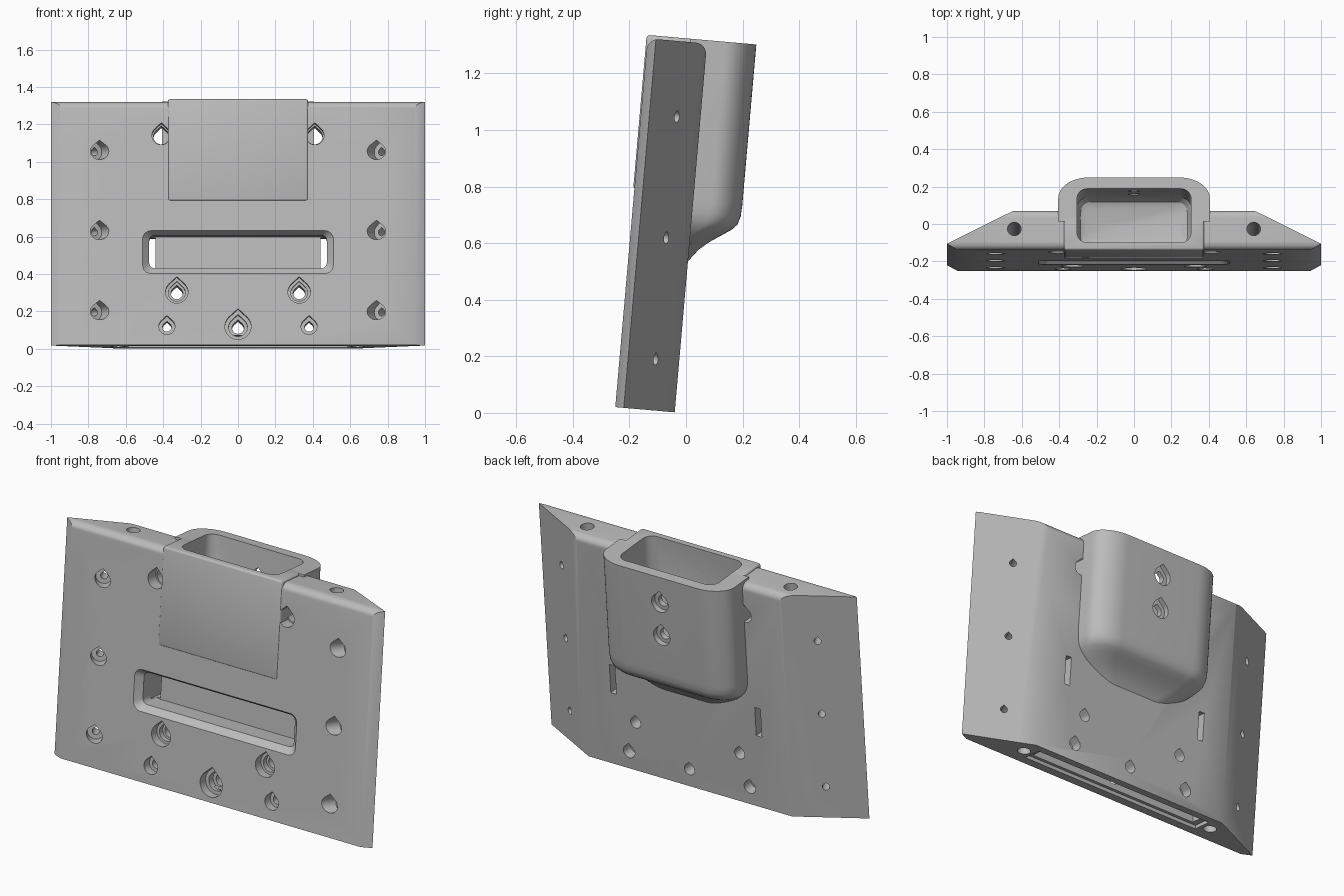
import bpy, bmesh
from math import sin, cos, pi, radians
from mathutils import Matrix

cube = bpy.data.objects.get("Cube")
if cube:
    bpy.data.objects.remove(cube, do_unlink=True)

grey = bpy.data.materials.new("plain grey")
grey.use_nodes = True
COLOR = (0.5, 0.5, 0.5, 1)
grey.diffuse_color = COLOR
grey.node_tree.nodes["Principled BSDF"].inputs["Base Color"].default_value = COLOR


def loft(name, rings):
    """Skin a stack of equal rings and cap both ends."""
    bm = bmesh.new()
    rows = [[bm.verts.new(p) for p in ring] for ring in rings]
    n = len(rows[0])
    for a, b in zip(rows, rows[1:]):
        for i in range(n):
            j = (i + 1) % n
            bm.faces.new((a[i], a[j], b[j], b[i]))
    bm.faces.new(rows[0])
    bm.faces.new(rows[-1])
    bmesh.ops.recalc_face_normals(bm, faces=bm.faces)
    mesh = bpy.data.meshes.new(name)
    bm.to_mesh(mesh)
    bm.free()
    mesh.materials.append(grey)
    ob = bpy.data.objects.new(name, mesh)
    bpy.context.collection.objects.link(ob)
    return ob


def place(axis, u, v, w):
    return {"X": (w, u, v), "Y": (u, w, v), "Z": (u, v, w)}[axis]


def prism(name, pts, axis, a, b, end_pts=None):
    return loft(name, [[place(axis, u, v, a) for u, v in pts],
                       [place(axis, u, v, b) for u, v in (end_pts or pts)]])


def rounded(x0, x1, y0, y1, r, steps=6):
    pts = []
    corners = ((x1 - r, y1 - r), (x0 + r, y1 - r), (x0 + r, y0 + r), (x1 - r, y0 + r))
    for q, (cx, cy) in enumerate(corners):
        for i in range(steps + 1):
            t = pi / 2 * (q + i / steps)
            pts.append((cx + r * cos(t), cy + r * sin(t)))
    return pts


def rect(x0, x1, y0, y1):
    return [(x0, y0), (x1, y0), (x1, y1), (x0, y1)]


def circle(r, cx=0, cy=0, n=24):
    return [(cx + r * cos(2 * pi * i / n), cy + r * sin(2 * pi * i / n)) for i in range(n)]


def teardrop(r):
    arc = [radians(135 + 270 * i / 20) for i in range(21)]
    return [(r * cos(t), r * sin(t)) for t in arc] + [(0, r * 1.36)]


def boolean(target, tool, op="DIFFERENCE", keep=False):
    mod = target.modifiers.new("cut", "BOOLEAN")
    mod.operation, mod.object, mod.solver = op, tool, "EXACT"
    bpy.context.view_layer.objects.active = target
    bpy.ops.object.modifier_apply(modifier=mod.name)
    if not keep:
        bpy.data.objects.remove(tool, do_unlink=True)


def drill(target, x, z, steps, turn=0):
    """Stepped teardrop hole; steps are (radius, start depth, end depth)."""
    move = Matrix.Translation((x, 0, z)) @ Matrix.Rotation(turn, 4, "Z")
    for r, y0, y1 in steps:
        tool = prism("drill", teardrop(r), "Y", y0, y1)
        tool.data.transform(move)
        boolean(target, tool)


DEPTH, TOP, RIM = 0.211, 1.308, 1.32

# Main plate: wedge-edged outline trimmed by a side profile with rounded top
half = [(0.945, 0), (1, 0.03), (0.64, DEPTH)]
outline = half + [(-x, y) for x, y in reversed(half)]
plate = prism("main_plate", outline, "Z", 0, 1.5)
side = [(-0.1, -0.1), (DEPTH + 0.1, -0.1)]
r = 0.04
side = [(0, 0), (DEPTH, 0)]
for cy, start in ((DEPTH - r, 0), (r, pi / 2)):
    side += [(cy + r * cos(start + pi / 2 * i / 8), TOP - r + r * sin(start + pi / 2 * i / 8))
             for i in range(9)]
boolean(plate, prism("side_trim", side, "X", -1.2, 1.2), "INTERSECT")

# Front pocket with chamfered lip, and the strap slots behind it
boolean(plate, prism("pocket", rounded(-0.475, 0.475, 0.415, 0.592, 0.03), "Y", -0.1, 0.145))
boolean(plate, prism("lip", rounded(-0.52, 0.52, 0.375, 0.62, 0.05), "Y", -0.01, 0.035,
                     rounded(-0.475, 0.475, 0.415, 0.592, 0.03)))
for s in (-1, 1):
    strap = rect(*sorted((s * 0.44, s * 0.475)), 0.422, 0.588)
    boolean(plate, prism("strap_slot", strap, "Y", 0.1, 0.3))

# Straight screw holes, stepped from the front
drill(plate, 0, 0.1, [(0.07, -0.1, 0.05), (0.05, -0.1, 0.09), (0.032, -0.1, 0.3)])
for s in (-1, 1):
    drill(plate, s * 0.327, 0.285, [(0.06, -0.1, 0.05), (0.045, -0.1, 0.08), (0.032, -0.1, 0.3)])
    drill(plate, s * 0.38, 0.1, [(0.043, -0.1, 0.05), (0.024, -0.1, 0.3), (0.036, 0.15, 0.3)])
    drill(plate, s * 0.41, 1.125, [(0.05, -0.1, 0.07), (0.042, -0.1, 0.3)])
    # Slanted screw holes leaving square to the wedge faces
    for z in (0.18, 0.61, 1.04):
        drill(plate, s * 0.74, z, [(0.044, -0.1, 0.06), (0.019, -0.1, 0.3)], -s * radians(27.2))
    # Upright rod channels
    boolean(plate, prism("rod", circle(0.036, s * 0.64, 0.11), "Z", -0.1, 1.5))

# Stepped slot in the underside
boolean(plate, prism("base_recess", rect(-0.585, 0.585, 0.055, 0.165), "Z", -0.1, 0.02))
boolean(plate, prism("base_slot", rect(-0.55, 0.55, 0.075, 0.145), "Z", -0.1, 0.06))


# Socket on the back: rounded sleeve tapering into the plate at its foot
def sleeve_ring(z, w, back, front=0.15):
    rx, ry = 0.4 * w, min(0.11, (back - front) * 0.6)
    arc = [(w - rx + rx * cos(t), back - ry + ry * sin(t))
           for t in (pi / 2 * i / 12 for i in range(13))]
    pts = [(w, front)] + arc + [(-x, y) for x, y in reversed(arc)] + [(-w, front)]
    return [(x, y, z) for x, y in pts]


levels = [(0.52, 0.19, 0.2), (0.55, 0.24, 0.222), (0.58, 0.29, 0.245), (0.61, 0.335, 0.28),
          (0.64, 0.368, 0.325), (0.66, 0.383, 0.355), (0.68, 0.394, 0.374),
          (0.71, 0.402, 0.383), (0.75, 0.405, 0.385), (RIM, 0.405, 0.385)]
socket = loft("socket", [sleeve_ring(*lv) for lv in levels])

# Front panel block closing the socket
panel = prism("front_panel", rect(-0.375, 0.375, 0.773, RIM), "Y", -0.004, 0.18)
edge = panel.modifiers.new("edge", "BEVEL")
edge.width, edge.segments = 0.012, 3
bpy.context.view_layer.objects.active = panel
bpy.ops.object.modifier_apply(modifier="edge")

# Open cavity through all three parts, with a softened floor
cavity = loft("cavity", [[(x, y, z) for x, y in rounded(-0.305 + d, 0.305 - d, 0.035 + d, 0.325 - d, 0.055)]
                         for z, d in ((0.72, 0.05), (0.735, 0.02), (0.77, 0), (1.5, 0))])
for part in (plate, socket, panel):
    boolean(part, cavity, keep=True)
bpy.data.objects.remove(cavity, do_unlink=True)

# Countersunk screw holes in the back of the socket
for z in (0.97, 1.165):
    drill(socket, 0, z, [(0.052, 0.355, 0.5), (0.03, 0.25, 0.5)])

# Lean everything back and smooth the curves
lean = Matrix.Translation((0, -0.25, 0.0204)) @ Matrix.Rotation(radians(-5), 4, "X")
for part in (plate, socket, panel):
    part.data.transform(lean)
    bpy.ops.object.select_all(action="DESELECT")
    part.select_set(True)
    bpy.context.view_layer.objects.active = part
    bpy.ops.object.shade_smooth_by_angle(angle=radians(30))
